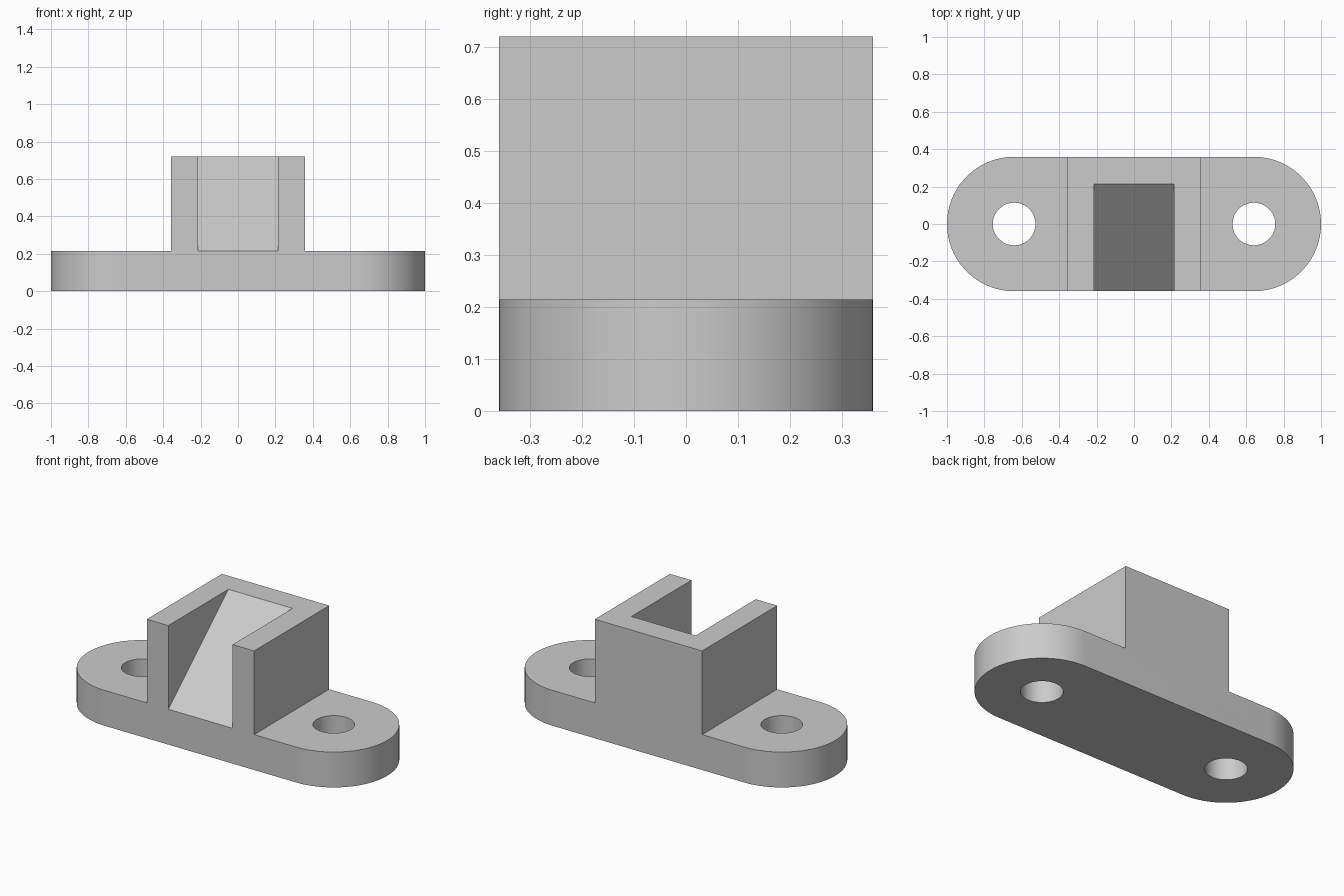
import bpy, bmesh, math
from mathutils import Vector

if "Cube" in bpy.data.objects:
    bpy.data.objects.remove(bpy.data.objects["Cube"])

R = 0.359            # half depth, end radius and half width of the housing
CX = 1 - R           # centre of each rounded end and its hole
PLATE = 0.214        # plate height
TOP = 0.72           # overall height
SLOT = 0.215         # half width of the slot and y of its rear edge
HOLE = 0.114

grey = bpy.data.materials.new("plain_grey")
grey.use_nodes = True
colour = (0.6, 0.6, 0.6, 1)
grey.diffuse_color = colour
grey.node_tree.nodes["Principled BSDF"].inputs["Base Color"].default_value = colour


def prism(name, points, offset):
    """Extrude a flat outline by the given offset."""
    bm = bmesh.new()
    face = bm.faces.new([bm.verts.new(p) for p in points])
    ext = bmesh.ops.extrude_face_region(bm, geom=[face])
    moved = [g for g in ext["geom"] if isinstance(g, bmesh.types.BMVert)]
    bmesh.ops.translate(bm, verts=moved, vec=Vector(offset))
    bmesh.ops.recalc_face_normals(bm, faces=bm.faces)
    mesh = bpy.data.meshes.new(name)
    bm.to_mesh(mesh)
    bm.free()
    mesh.materials.append(grey)
    obj = bpy.data.objects.new(name, mesh)
    bpy.context.collection.objects.link(obj)
    return obj


def combine(target, other, operation):
    """Apply a boolean and remove the helper."""
    other.hide_render = True
    mod = target.modifiers.new("combine", "BOOLEAN")
    mod.operation = operation
    mod.solver = "EXACT"
    mod.object = other
    bpy.context.view_layer.objects.active = target
    bpy.ops.object.modifier_apply(modifier=mod.name)
    bpy.data.objects.remove(other)


def arc(cx, radius, start, sweep, steps, z):
    return [(cx + radius * math.cos(start + sweep * i / steps),
             radius * math.sin(start + sweep * i / steps), z)
            for i in range(steps + 1)]


# Plate with two rounded ends
outline = (arc(CX, R, -math.pi / 2, math.pi, 48, 0)
           + arc(-CX, R, math.pi / 2, math.pi, 48, 0))
bracket = prism("mounting_bracket", outline, (0, 0, PLATE))

# Housing with a sloping slot that opens at the front and top
housing = prism("housing", [(-R, -R, PLATE), (R, -R, PLATE),
                            (R, R, PLATE), (-R, R, PLATE)],
                (0, 0, TOP - PLATE))
low, high = Vector((-SLOT, -R, PLATE)), Vector((-SLOT, SLOT, TOP))
reach = (high - low) * 0.2
low, high = low - reach, high + reach
wedge = prism("slot_cutter", [low, high, (-SLOT, low.y, high.z)],
              (2 * SLOT, 0, 0))
combine(housing, wedge, "DIFFERENCE")
combine(bracket, housing, "UNION")

# Bolt holes
for side in (-1, 1):
    ring = arc(side * CX, HOLE, 0, math.tau, 64, -0.1)[:-1]
    combine(bracket, prism("hole_cutter", ring, (0, 0, 0.5)), "DIFFERENCE")

# Smooth the round walls, keep the edges sharp
bpy.ops.object.select_all(action="DESELECT")
bracket.select_set(True)
bpy.context.view_layer.objects.active = bracket
bpy.ops.object.shade_smooth_by_angle(angle=math.radians(30))
